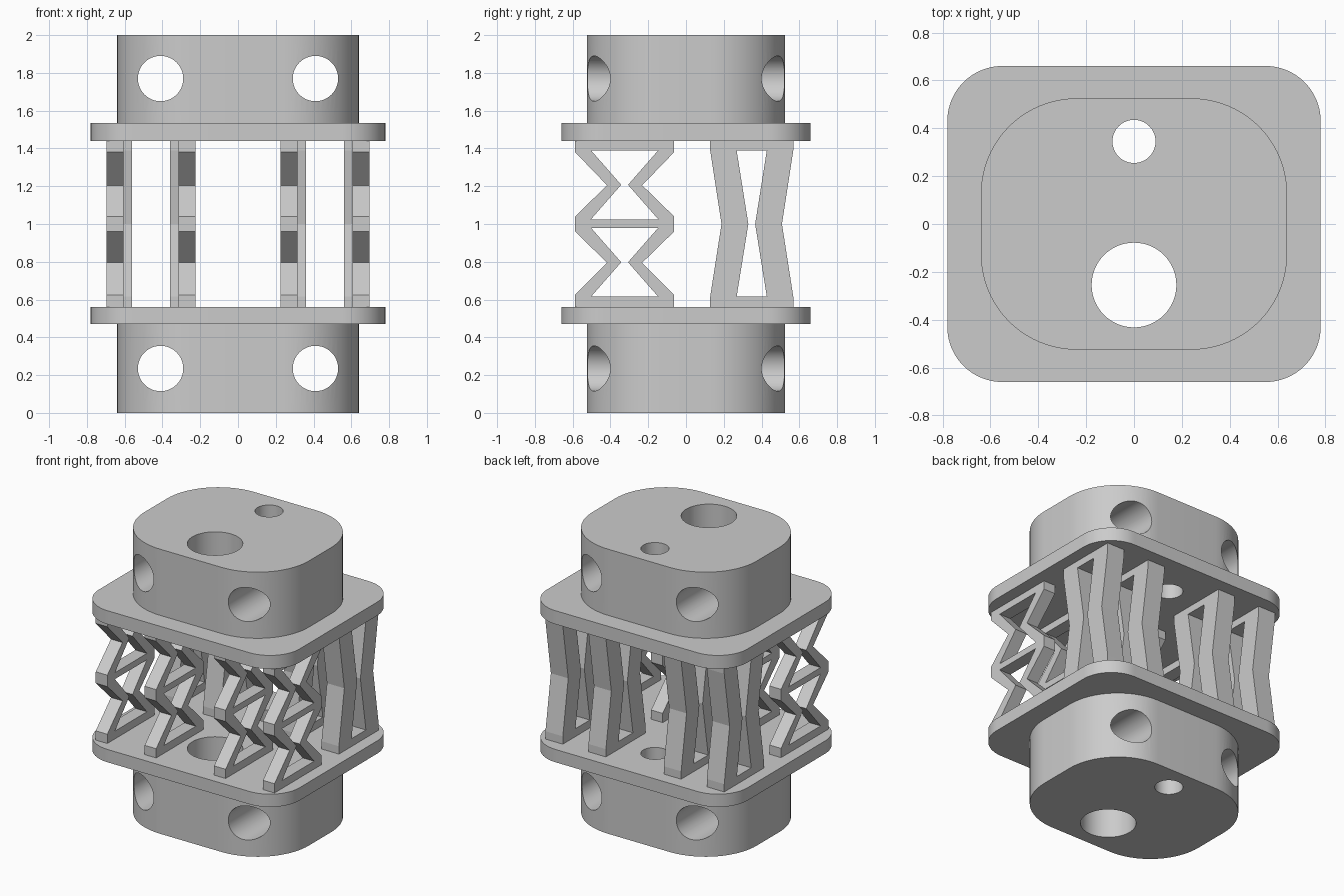
import bpy
import bmesh
from math import pi, cos, sin, radians
from mathutils import Vector

cube = bpy.data.objects.get("Cube")
if cube:
    bpy.data.objects.remove(cube, do_unlink=True)

grey = bpy.data.materials.new("plain_grey")
grey.use_nodes = True
grey.diffuse_color = (0.6, 0.6, 0.6, 1)
grey.node_tree.nodes["Principled BSDF"].inputs["Base Color"].default_value = (0.6, 0.6, 0.6, 1)


def prism(name, outline, axis, start, end):
    """Extrude a 2D outline along an axis; outline is (y,z), (x,z) or (x,y)."""
    def place(a, b):
        return {"X": (start, a, b), "Y": (a, start, b), "Z": (a, b, start)}[axis]
    bm = bmesh.new()
    face = bm.faces.new([bm.verts.new(place(a, b)) for a, b in outline])
    out = bmesh.ops.extrude_face_region(bm, geom=[face])
    direction = {"X": Vector((1, 0, 0)), "Y": Vector((0, 1, 0)), "Z": Vector((0, 0, 1))}[axis]
    verts = [g for g in out["geom"] if isinstance(g, bmesh.types.BMVert)]
    bmesh.ops.translate(bm, verts=verts, vec=direction * (end - start))
    bmesh.ops.recalc_face_normals(bm, faces=bm.faces)
    mesh = bpy.data.meshes.new(name)
    bm.to_mesh(mesh)
    bm.free()
    mesh.materials.append(grey)
    obj = bpy.data.objects.new(name, mesh)
    bpy.context.collection.objects.link(obj)
    return obj


def combine(obj, other, operation):
    """Apply a boolean and discard the helper."""
    mod = obj.modifiers.new("combine", "BOOLEAN")
    mod.operation, mod.solver, mod.object = operation, "EXACT", other
    select(obj)
    bpy.ops.object.modifier_apply(modifier=mod.name)
    bpy.data.objects.remove(other, do_unlink=True)


def select(obj):
    bpy.ops.object.select_all(action="DESELECT")
    obj.select_set(True)
    bpy.context.view_layer.objects.active = obj


def circle(x, y, r, n=64):
    return [(x + r * cos(2 * pi * i / n), y + r * sin(2 * pi * i / n)) for i in range(n)]


def rounded(hx, hy, r, n=20):
    pts = []
    for k, (sx, sy) in enumerate([(1, 1), (-1, 1), (-1, -1), (1, -1)]):
        for i in range(n + 1):
            a = (k + i / n) * pi / 2
            pts.append((sx * (hx - r) + r * cos(a), sy * (hy - r) + r * sin(a)))
    return pts


def symmetric(centre, half):
    """Close a (half width, z) profile by mirroring it about the centre line."""
    return [(centre + w, z) for w, z in half] + [(centre - w, z) for w, z in reversed(half)]


# End mounts: rounded block joined to a wide flange, with drilled holes
for name, block, flange, hole_z in (
        ("lower_mount", (0, 0.5), (0.47, 0.56), 0.235),
        ("upper_mount", (1.5, 2), (1.44, 1.535), 1.77)):
    mount = prism(name, rounded(0.78, 0.66, 0.23), "Z", *flange)
    combine(mount, prism("block", rounded(0.64, 0.525, 0.4), "Z", *block), "UNION")
    for y, r in ((0.345, 0.09), (-0.255, 0.177)):
        combine(mount, prism("cutter", circle(0, y, r), "Z", -0.1, 2.1), "DIFFERENCE")
    for x in (-0.41, 0.41):
        combine(mount, prism("cutter", circle(x, hole_z, 0.12), "Y", -1, 1), "DIFFERENCE")
    select(mount)
    bpy.ops.object.shade_smooth_by_angle(angle=radians(30))

# Front zigzag spring frames: two stacked hourglass cells
zigzag = symmetric(-0.325, [
    (0.262, 0.56), (0.262, 0.625), (0.093, 0.795), (0.262, 0.96),
    (0.262, 1.04), (0.093, 1.205), (0.262, 1.38), (0.262, 1.44)])
zigzag_cells = [symmetric(-0.325, [(0.178, a), (0.018, (a + b) / 2), (0.178, b)])
                for a, b in ((0.615, 0.98), (1.025, 1.39))]

# Rear spring frames: one tall hourglass cell
hourglass = symmetric(0.348, [
    (0.22, 0.56), (0.22, 0.615), (0.16, 1.0), (0.22, 1.39), (0.22, 1.44)])
hourglass_cells = [symmetric(0.348, [(0.08, 0.615), (0.018, 1.0), (0.08, 1.39)])]

for name, outline, cells, spans in (
        ("front_spring", zigzag, zigzag_cells, ((0.225, 0.315), (0.605, 0.695))),
        ("rear_spring", hourglass, hourglass_cells, ((0.225, 0.36), (0.56, 0.695)))):
    for side, sign in (("left", 1), ("right", -1)):
        for place, (a, b) in zip(("inner", "outer"), spans):
            x0, x1 = sorted((sign * a, sign * b))
            spring = prism(f"{name}_{side}_{place}", outline, "X", x0, x1)
            for cell in cells:
                combine(spring, prism("cutter", cell, "X", x0 - 0.1, x1 + 0.1), "DIFFERENCE")
